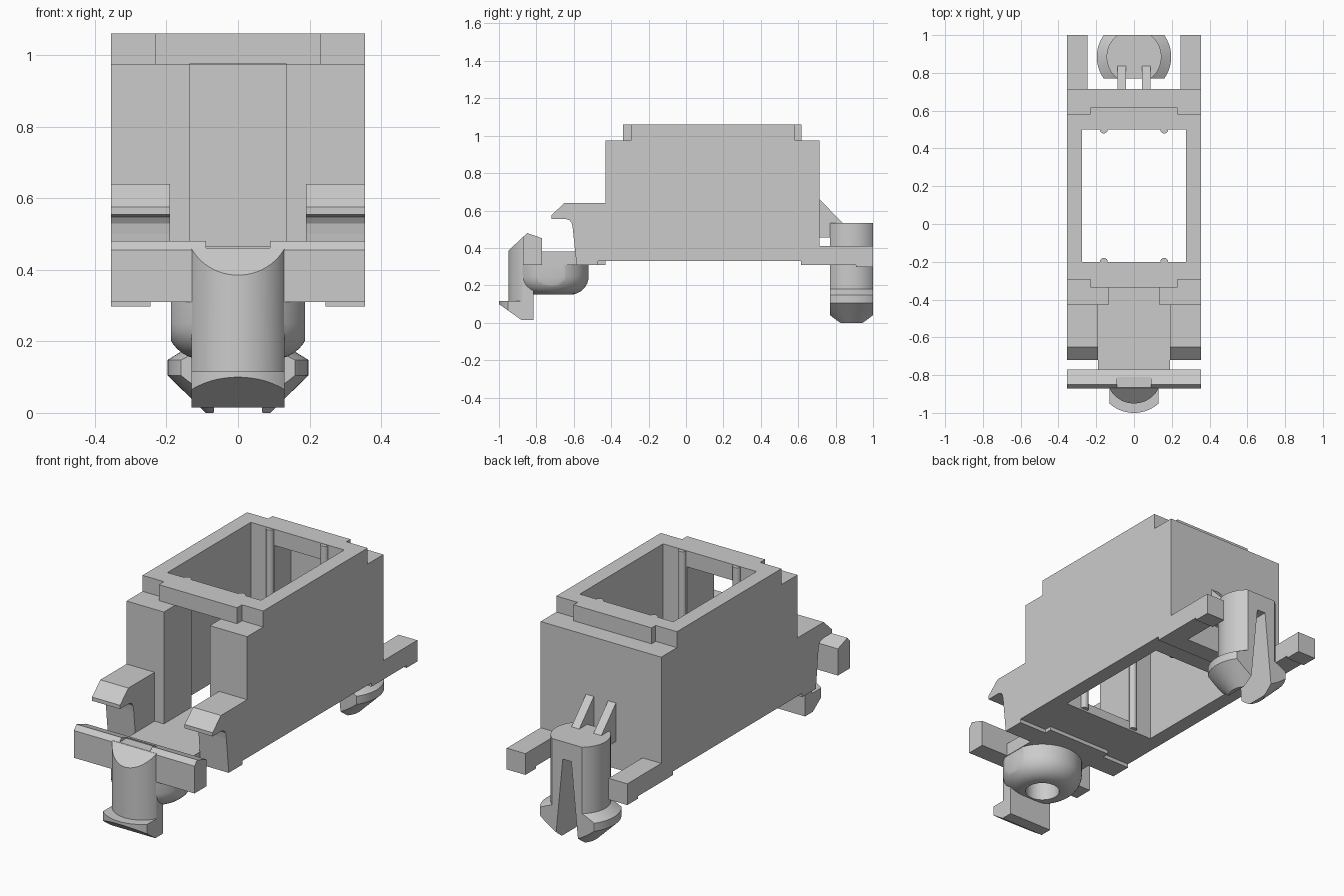
import bpy, bmesh, math
from mathutils import Vector

if "Cube" in bpy.data.objects:
    bpy.data.objects.remove(bpy.data.objects["Cube"])


def finish(name, bm):
    bmesh.ops.remove_doubles(bm, verts=bm.verts, dist=1e-5)
    bmesh.ops.recalc_face_normals(bm, faces=bm.faces)
    me = bpy.data.meshes.new(name)
    bm.to_mesh(me)
    bm.free()
    ob = bpy.data.objects.new(name, me)
    bpy.context.collection.objects.link(ob)
    return ob


def box(name, x0, x1, y0, y1, z0, z1):
    return extrude(name, [(y0, z0), (y1, z0), (y1, z1), (y0, z1)], x0, x1)


def extrude(name, pts, x0, x1):
    """Extrude a (y, z) side profile along x."""
    bm = bmesh.new()
    f = bm.faces.new([bm.verts.new((x0, y, z)) for y, z in pts])
    g = bmesh.ops.extrude_face_region(bm, geom=[f])["geom"]
    bmesh.ops.translate(bm, vec=(x1 - x0, 0, 0),
                        verts=[v for v in g if isinstance(v, bmesh.types.BMVert)])
    return finish(name, bm)


def revolve(name, pts, cy, planes=(), n=64):
    """Turn an (r, z) profile about a vertical axis at y = cy, then slice off planes."""
    bm = bmesh.new()
    vs = [bm.verts.new((r, cy, z)) for r, z in pts]
    es = [bm.edges.new(p) for p in zip(vs, vs[1:])]
    bmesh.ops.spin(bm, geom=vs + es, cent=(0, cy, 0), axis=(0, 0, 1),
                   angle=math.tau, steps=n, use_duplicate=False)
    bmesh.ops.remove_doubles(bm, verts=bm.verts, dist=1e-5)
    for co, no in planes:
        r = bmesh.ops.bisect_plane(bm, geom=bm.verts[:] + bm.edges[:] + bm.faces[:],
                                   plane_co=co, plane_no=Vector(no).normalized(),
                                   clear_outer=True)
        cut = [e for e in r["geom_cut"] if isinstance(e, bmesh.types.BMEdge)]
        bmesh.ops.holes_fill(bm, edges=cut, sides=0)
    return finish(name, bm)


def cut(ob, *cutters):
    for c in cutters:
        m = ob.modifiers.new("cut", 'BOOLEAN')
        m.operation, m.solver, m.object = 'DIFFERENCE', 'EXACT', c
        bpy.context.view_layer.objects.active = ob
        bpy.ops.object.modifier_apply(modifier=m.name)
        bpy.data.objects.remove(c)


def smooth(ob):
    bpy.ops.object.select_all(action='DESELECT')
    ob.select_set(True)
    bpy.context.view_layer.objects.active = ob
    bpy.ops.object.shade_smooth_by_angle(angle=math.radians(30))


W = 0.355

# hollow body with the two hooked front arms
body = extrude("body", [
    (-0.47, 0.31), (-0.47, 0.33), (0.615, 0.33), (0.615, 0.31), (0.715, 0.31),
    (0.715, 0.975), (-0.43, 0.975), (-0.43, 0.64), (-0.65, 0.64), (-0.72, 0.575),
    (-0.72, 0.555), (-0.645, 0.555), (-0.622, 0.548), (-0.61, 0.53), (-0.605, 0.5),
    (-0.585, 0.31)], -W, W)
cut(body,
    box("shaft", -0.275, 0.275, -0.2, 0.5, 0, 2),
    box("arm_gap", -0.19, 0.19, -1, -0.43, 0, 2),
    box("front_slot", -0.135, 0.135, -0.6, -0.1, 0.38, 1.2),
    box("rear_recess", -0.135, 0.135, 0.4, 0.64, 0.38, 0.974))

# stepped rim around the opening
for name, w, y0, y1 in (("rim", W, -0.295, 0.583), ("rim_lip", 0.23, -0.337, 0.617)):
    rim = box(name, -w, w, y0, y1, 0.975, 1.06)
    cut(rim, box("shaft", -0.275, 0.275, -0.2, 0.5, 0, 2))

# thin vertical ribs inside the shaft
for x in (-0.16, 0.16):
    for y in (-0.2, 0.5):
        rib = revolve("shaft_rib", [(0, 0.34), (0.021, 0.34), (0.021, 1.058), (0, 1.058)], 0, n=16)
        rib.location = (x, y, 0)
        smooth(rib)

# front tongue and cross bar
box("tongue", -0.19, 0.19, -0.775, -0.43, 0.31, 0.38)
bar = extrude("cross_bar", [(-0.872, 0.31), (-0.872, 0.455), (-0.85, 0.48),
                            (-0.77, 0.452), (-0.77, 0.31)], -W, W)
cut(bar, box("bar_notch", -0.09, 0.09, -1, -0.81, 0.461, 1))

# rounded socket under the tongue
arc = [(0.1 + 0.1 * math.cos(a), 0.25 - 0.1 * math.sin(a))
       for a in [i * math.pi / 16 for i in range(9)]]
socket = revolve("socket", [(0, 0.312), (0.2, 0.312)] + arc +
                 [(0.085, 0.15), (0.085, 0.26), (0, 0.26)], -0.72,
                 [((0.187, 0, 0), (1, 0, 0)), ((-0.187, 0, 0), (-1, 0, 0))])
smooth(socket)

# front column with sloped top, and its hooked foot
sides = [((0.13, 0, 0), (1, 0, 0)), ((-0.13, 0, 0), (-1, 0, 0)), ((0, -0.815, 0), (0, 1, 0))]
column = revolve("front_column", [(0, 0.1), (0.146, 0.1), (0.146, 0.6), (0, 0.6)], -0.804,
                 sides + [((0, -0.87, 0.46), (0, -0.075, 0.08)), ((0, 0, 0.46), (0, 0, 1))])
smooth(column)
foot = revolve("front_foot", [(0, 0.015), (0.196, 0.015), (0.196, 0.115), (0, 0.115)], -0.804,
               sides + [((0, -1, 0.1), (0, -0.085, -0.12))])
smooth(foot)

# rear fork prongs and gussets
for s in (-1, 1):
    extrude("fork_prong", [(0.7, 0.31), (0.91, 0.31), (0.91, 0.297), (1, 0.297),
                           (1, 0.41), (0.7, 0.41)], s * 0.245, s * W)
    extrude("gusset", [(0.71, 0.665), (0.84, 0.53), (0.84, 0.455), (0.71, 0.455)],
            s * 0.042, s * 0.088)

# split rear peg with flared tip
peg = revolve("rear_peg", [(0, 0.0), (0.09, 0.0), (0.197, 0.105), (0.197, 0.148),
                           (0.145, 0.18), (0.145, 0.533), (0, 0.533)], 0.885,
              [((0, 0.77, 0), (0, -1, 0)), ((0, 1, 0), (0, 1, 0))])
bm = bmesh.new()
bmesh.ops.create_cube(bm, size=1)
for v in bm.verts:
    top = v.co.z > 0
    v.co = (math.copysign(0.025 if top else 0.07, v.co.x),
            0.885 + v.co.y, 0.44 if top else -0.02)
cut(peg, finish("peg_slit", bm))
smooth(peg)
